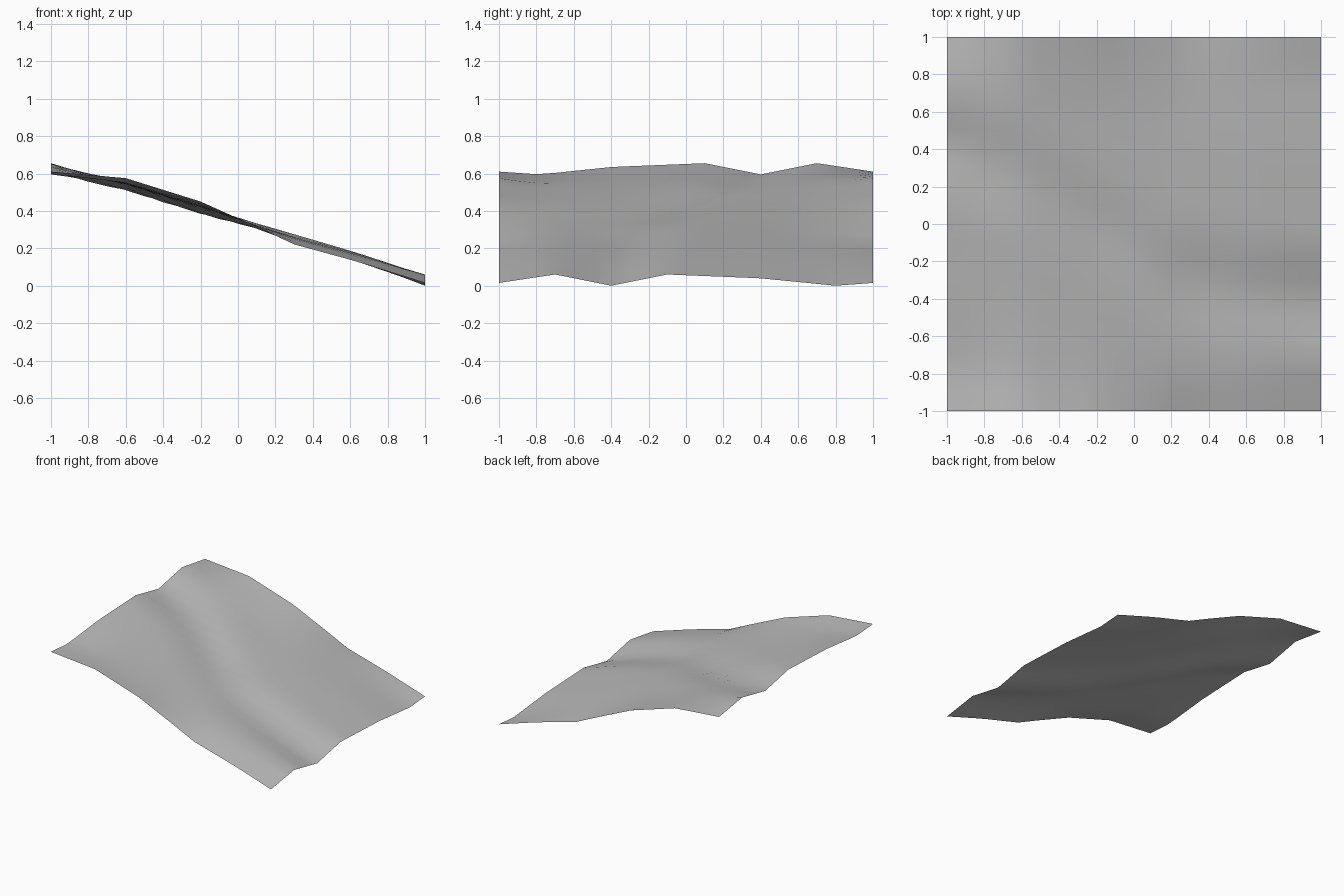
import bpy
import bmesh

default_cube = bpy.data.objects.get("Cube")
if default_cube:
    bpy.data.objects.remove(default_cube, do_unlink=True)

# Stations across the slope: x, gully centre y, border height, then relief heights
# (thousandths above the even slope) for: front hollow, front bank, near ridge,
# gully floor, far ridge, back bank, back hollow
STATIONS = [
    (-1.0, 0.25, 0, (-15, 25, 45, -15, 45, 25, 8)),
    (-0.6, 0.10, 84, (60, 52, 55, 12, 60, 70, 78)),
    (-0.2, -0.17, 78, (60, 50, 45, 4, 58, 50, 65)),
    (0.1, -0.40, 32, (35, 38, 40, 18, 52, 45, 38)),
    (0.3, -0.47, -2, (10, 30, 40, 4, 54, 45, 18)),
    (0.65, -0.53, 6, (18, 33, 48, 0, 56, 40, 8)),
    (1.0, -0.55, 0, (9, 25, 45, -15, 45, 25, -15)),
]


def mix(a, b, t):
    return a + (b - a) * t


def bracket(value, stops):
    """Index and fraction of a value between sorted stops."""
    for i in range(len(stops) - 1):
        if value <= stops[i + 1] + 1e-5:
            return i, (value - stops[i]) / (stops[i + 1] - stops[i])
    return len(stops) - 2, 1.0


def relief(x, y):
    i, t = bracket(x, [s[0] for s in STATIONS])
    a, b = STATIONS[i], STATIONS[i + 1]
    centre = mix(a[1], b[1], t)
    border = mix(a[2], b[2], t)
    near, floor, far = centre - 0.15, centre + 0.15, centre + 0.45
    knots = [-1, mix(-1, near, 0.2), mix(-1, near, 0.55), near, floor, far,
             mix(far, 1, 0.45), mix(far, 1, 0.82), 1]
    heights = [border] + [mix(p, q, t) for p, q in zip(a[3], b[3])] + [border]
    k, f = bracket(y, knots)
    return mix(heights[k], heights[k + 1], f) / 1000


# Sloping ground sheet
bpy.ops.mesh.primitive_grid_add(x_subdivisions=20, y_subdivisions=20, size=2)
ground = bpy.context.object
ground.name = "hillside_ground"
ground.data.name = "hillside_ground"

bm = bmesh.new()
bm.from_mesh(ground.data)
for v in bm.verts:
    v.co.z = 0.317 - 0.2975 * v.co.x + relief(v.co.x, v.co.y)

# Soften the inside, keep the border line crisp
inner = [v for v in bm.verts if not v.is_boundary]
bmesh.ops.smooth_vert(bm, verts=inner, factor=0.4, use_axis_z=True)

# Rest the lowest point on the floor
lowest = min(v.co.z for v in bm.verts)
for v in bm.verts:
    v.co.z -= lowest
bm.to_mesh(ground.data)
bm.free()
bpy.ops.object.shade_smooth()

# Plain grey surface
grey = bpy.data.materials.new("plain_grey")
grey.use_nodes = True
colour = (0.5, 0.5, 0.5, 1)
grey.diffuse_color = colour
grey.node_tree.nodes["Principled BSDF"].inputs["Base Color"].default_value = colour
ground.data.materials.append(grey)
